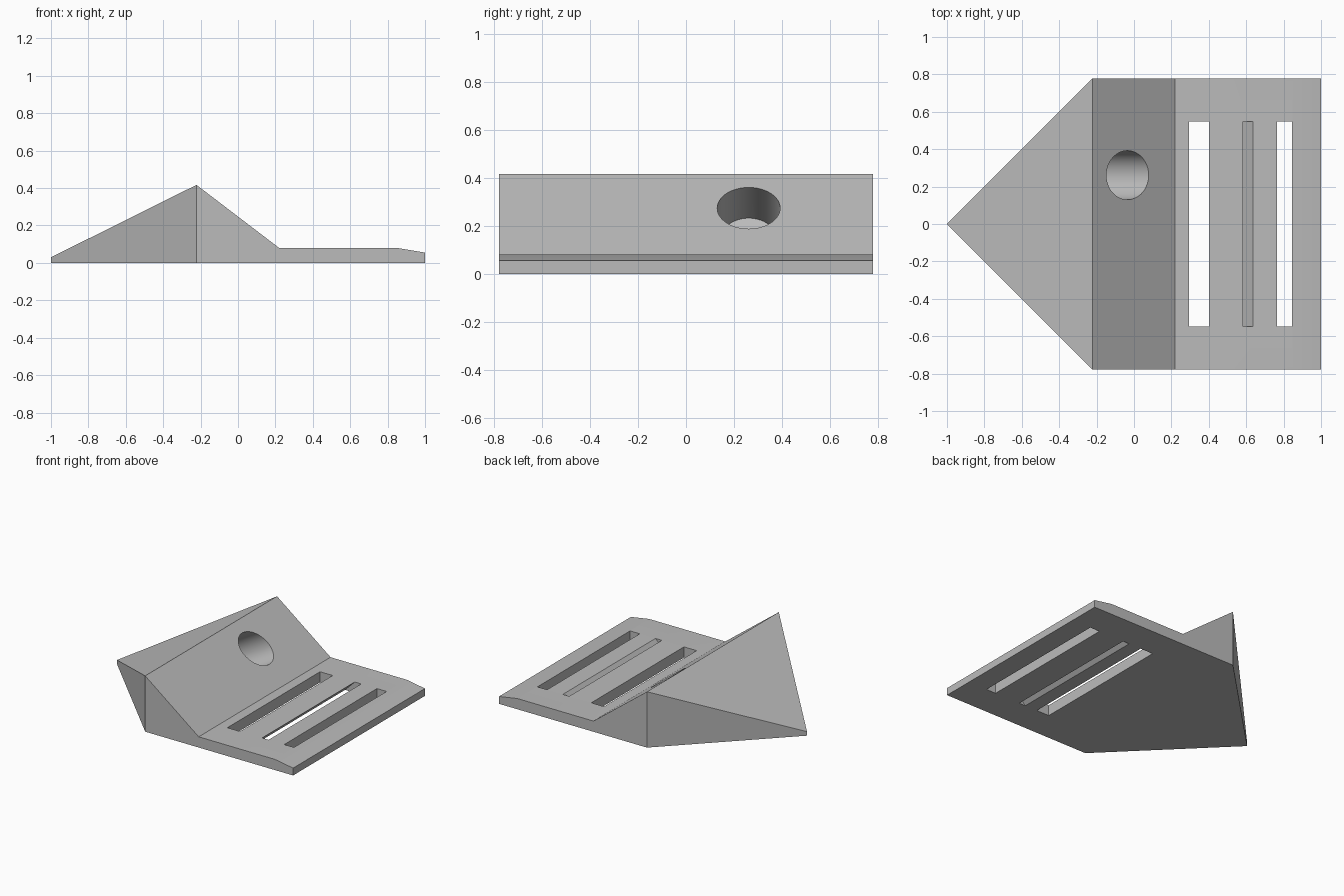
import bpy
import bmesh
import math
from mathutils import Vector

default = bpy.data.objects.get("Cube")
if default:
    bpy.data.objects.remove(default, do_unlink=True)

grey = bpy.data.materials.new("plain grey")
grey.use_nodes = True
colour = (0.5, 0.5, 0.5, 1)
grey.diffuse_color = colour
grey.node_tree.nodes["Principled BSDF"].inputs["Base Color"].default_value = colour


def make_object(name, bm):
    bmesh.ops.recalc_face_normals(bm, faces=bm.faces)
    mesh = bpy.data.meshes.new(name)
    bm.to_mesh(mesh)
    bm.free()
    mesh.materials.append(grey)
    obj = bpy.data.objects.new(name, mesh)
    bpy.context.collection.objects.link(obj)
    return obj


def prism(bm, profile, half_width):
    """Side outlines of an x-z profile, joined by strips."""
    sides = [[bm.verts.new((x, y, z)) for x, z in profile]
             for y in (-half_width, half_width)]
    for side in sides:
        bm.faces.new(side)
    return sides


def strip(bm, a, b, count):
    for i in range(count):
        j = (i + 1) % len(a)
        bm.faces.new((a[i], a[j], b[j], b[i]))


# Wedge body: flat plate, sloped face and pointed nose in one solid
RIDGE = -0.222
bm = bmesh.new()
outline = [(RIDGE, 0), (1, 0), (1, 0.055), (0.85, 0.08), (0.22, 0.08), (RIDGE, 0.417)]
front, back = prism(bm, outline, 0.778)
strip(bm, front, back, len(outline) - 1)
tip_low = bm.verts.new((-1, 0, 0))
tip_high = bm.verts.new((-1, 0, 0.03))
for side in (front, back):
    bm.faces.new((side[-1], side[0], tip_low, tip_high))
bm.faces.new((front[0], back[0], tip_low))
bm.faces.new((front[-1], back[-1], tip_high))
body = make_object("wedge_body", bm)


# Slot cutters: two straight slots and one slanted slot between them
def slot_cutter(name, low, high, slant=0):
    """Slot whose x range is given at the plate top; slant shifts it downwards."""
    top, bottom = 0.12, -0.04
    up, down = slant * (top - 0.08), slant * (bottom - 0.08)
    bm = bmesh.new()
    shape = [(low + down, bottom), (high + down, bottom), (high + up, top), (low + up, top)]
    a, b = prism(bm, shape, 0.547)
    strip(bm, a, b, len(shape))
    return make_object(name, bm)


cutters = [
    slot_cutter("wide_slot_cutter", 0.295, 0.40),
    slot_cutter("slanted_slot_cutter", 0.582, 0.635, 1.0),
    slot_cutter("narrow_slot_cutter", 0.765, 0.845),
]

# Blind round hole sunk into the sloped face
tilt = math.radians(30)
axis = Vector((math.cos(tilt), 0, math.sin(tilt)))
mouth = Vector((-0.035, 0.261, 0.274))
DEPTH, OUT = 0.31, 0.3
bm = bmesh.new()
bmesh.ops.create_cone(bm, cap_ends=True, segments=64, radius1=0.131,
                      radius2=0.131, depth=DEPTH + OUT)
hole = make_object("round_hole_cutter", bm)
hole.rotation_euler = axis.to_track_quat("Z", "Y").to_euler()
hole.location = mouth + axis * (OUT - DEPTH) / 2
cutters.append(hole)

# Cut everything out of the body
bpy.ops.object.select_all(action="DESELECT")
body.select_set(True)
bpy.context.view_layer.objects.active = body
for cutter in cutters:
    cutter.hide_render = True
    mod = body.modifiers.new(cutter.name, "BOOLEAN")
    mod.operation = "DIFFERENCE"
    mod.solver = "EXACT"
    mod.object = cutter
    bpy.ops.object.modifier_apply(modifier=mod.name)
for cutter in cutters:
    bpy.data.objects.remove(cutter, do_unlink=True)

bpy.ops.object.shade_smooth_by_angle(angle=math.radians(25))
